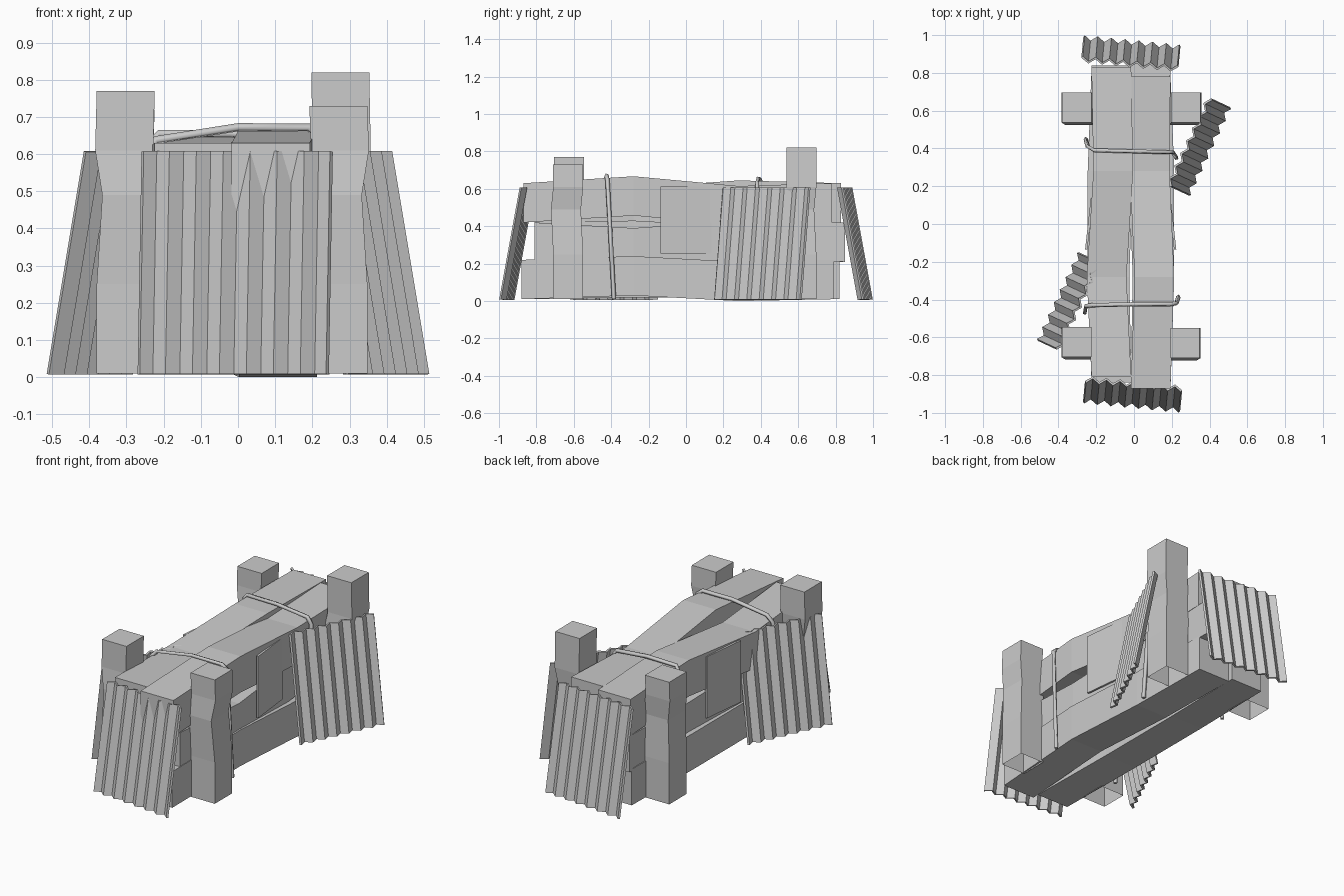
import bpy, bmesh, math
from mathutils import Matrix, Vector

cube = bpy.data.objects.get("Cube")
if cube:
    bpy.data.objects.remove(cube, do_unlink=True)

grey = bpy.data.materials.new("plain_grey")
grey.use_nodes = True
GREY = (0.6, 0.6, 0.6, 1)
grey.diffuse_color = GREY
grey.node_tree.nodes["Principled BSDF"].inputs["Base Color"].default_value = GREY


def finish(name, bm):
    bmesh.ops.recalc_face_normals(bm, faces=bm.faces)
    mesh = bpy.data.meshes.new(name)
    bm.to_mesh(mesh)
    bm.free()
    mesh.materials.append(grey)
    ob = bpy.data.objects.new(name, mesh)
    bpy.context.collection.objects.link(ob)
    return ob


def loft(name, rings, cap_start=True):
    """Skin a list of four-cornered rings and close the ends."""
    bm = bmesh.new()
    loops = [[bm.verts.new(p) for p in ring] for ring in rings]
    for a, b in zip(loops, loops[1:]):
        for i in range(4):
            j = (i + 1) % 4
            bm.faces.new((a[i], a[j], b[j], b[i]))
    if cap_start:
        bm.faces.new(loops[0])
    bm.faces.new(loops[-1])
    return finish(name, bm)


CORNERS = ((-1, -1), (1, -1), (1, 1), (-1, 1))


# Warped timbers: two columns of three, kinked at two stations
def beam(name, x, z, start, end, front_kink, back_kink):
    h = 0.105
    stations = ((start, (0, 0)), (-0.28, front_kink),
                (0.28, back_kink), (end, (0, 0)))
    loft(name, [[(x + dx + h * u, y, z + dz + h * v) for u, v in CORNERS]
                for y, (dx, dz) in stations])


LEFT, RIGHT = 0.088, -0.12
beam("left_bottom_beam", LEFT, 0.115, -0.88, 0.79, (0.02, 0.02), (0.02, -0.01))
beam("left_middle_beam", LEFT, 0.315, -0.81, 0.85, (0.01, -0.03), (-0.01, 0.01))
beam("left_top_beam", LEFT, 0.525, -0.87, 0.78, (0.02, 0.037), (-0.005, -0.015))
beam("right_bottom_beam", RIGHT, 0.115, -0.84, 0.82, (-0.02, 0.01), (-0.02, 0.01))
beam("right_middle_beam", RIGHT, 0.315, -0.77, 0.84, (-0.01, 0.01), (0.01, -0.02))
beam("right_top_beam", RIGHT, 0.525, -0.81, 0.83, (-0.025, -0.025), (0.01, 0.015))


# Upright posts, bent a little at two heights and open underneath
def post(name, x, y, top):
    side = math.copysign(1, x)
    levels = ((0.01, 0, 0), (0.25, 0, 0), (0.49, -0.015 * side, -0.012),
              (0.61, 0.004 * side, 0), (top, 0, 0))
    loft(name, [[(x + dx + 0.078 * u, y + dy + 0.08 * v, z) for u, v in CORNERS]
                for z, dx, dy in levels], cap_start=False)


post("front_left_post", 0.27, -0.63, 0.73)
post("back_left_post", 0.275, 0.617, 0.82)
post("front_right_post", -0.302, -0.625, 0.77)
post("back_right_post", -0.302, 0.617, 0.72)


# Corrugated sheets leaning against the stack
def sheet(name, x, y, angle):
    bm = bmesh.new()
    folds, width = 14, 0.51
    columns = []
    for i in range(folds + 1):
        across = width * (i / folds - 0.5)
        wave = 0.013 if i % 2 else -0.013
        columns.append([bm.verts.new((across, wave + lean, z))
                        for lean, z in ((0, 0.008), (0.11, 0.607))])
    for a, b in zip(columns, columns[1:]):
        bm.faces.new((a[0], b[0], b[1], a[1]))
    bm.transform(Matrix.Translation((x, y, 0))
                 @ Matrix.Rotation(math.radians(angle), 4, "Z"))
    ob = finish(name, bm)
    solid = ob.modifiers.new("thickness", "SOLIDIFY")
    solid.thickness = 0.012
    solid.offset = 0


sheet("front_sheet", -0.012, -0.957, -5.5)
sheet("back_sheet", -0.012, 0.957, 174.5)
sheet("left_sheet", 0.392, 0.388, 65)
sheet("right_sheet", -0.392, -0.388, 245)

# Thin patch plates on the long sides
for name, x, tilt in (("left_patch", 0.203, 0.015), ("right_patch", -0.238, -0.015)):
    loft(name, [[(x - tilt * v + 0.006 * u, 0.135 * v, z) for u, v in CORNERS]
                for z in (0.255, 0.613)])


# Ropes thrown over the stack
def rope(name, points):
    curve = bpy.data.curves.new(name, "CURVE")
    curve.dimensions = "3D"
    curve.bevel_depth = 0.012
    curve.bevel_resolution = 0
    curve.use_fill_caps = True
    spline = curve.splines.new("POLY")
    spline.points.add(len(points) - 1)
    for p, co in zip(spline.points, points):
        p.co = (*co, 1)
    curve.materials.append(grey)
    ob = bpy.data.objects.new(name, curve)
    bpy.context.collection.objects.link(ob)


rope("front_rope", [(0.235, -0.385, 0.01), (0.225, -0.42, 0.645), (0.19, -0.425, 0.672),
                    (0, -0.425, 0.672), (-0.22, -0.43, 0.638), (-0.255, -0.435, 0.6),
                    (-0.26, -0.47, 0.01)])
rope("back_rope", [(-0.255, 0.45, 0.01), (-0.245, 0.41, 0.62), (-0.21, 0.39, 0.655),
                   (-0.02, 0.385, 0.655), (0.18, 0.38, 0.635), (0.205, 0.38, 0.6),
                   (0.225, 0.35, 0.01)])
